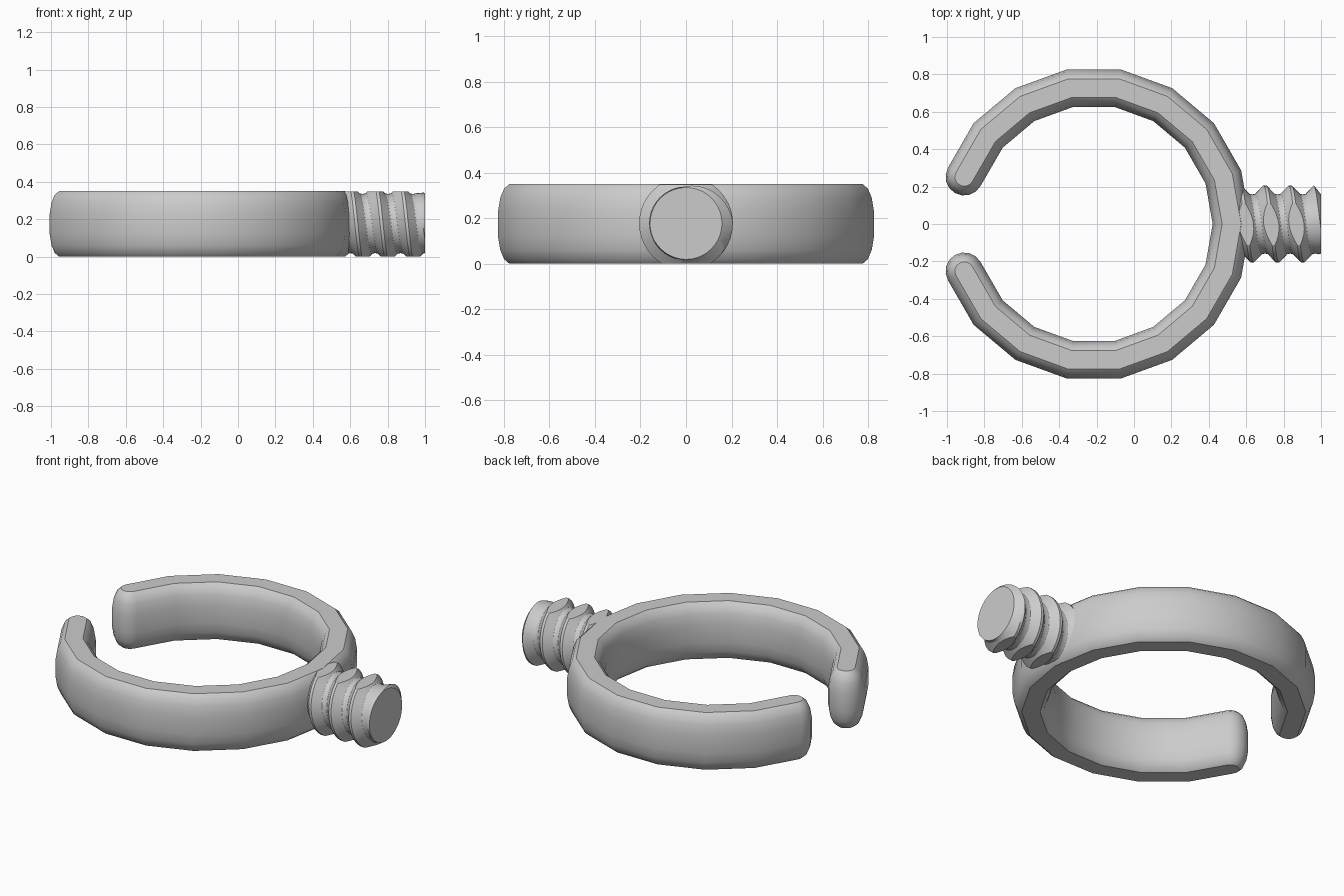
import bpy, bmesh, math
from mathutils import Vector

cube = bpy.data.objects.get("Cube")
if cube:
    bpy.data.objects.remove(cube, do_unlink=True)

HEIGHT = 0.35
CENTRE = Vector((-0.215, 0, 0))

grey = bpy.data.materials.new("plain grey")
grey.use_nodes = True
grey.diffuse_color = (0.6, 0.6, 0.6, 1)
grey.node_tree.nodes["Principled BSDF"].inputs["Base Color"].default_value = (0.6, 0.6, 0.6, 1)


def finish(name, bm, angle):
    bmesh.ops.recalc_face_normals(bm, faces=bm.faces)
    mesh = bpy.data.meshes.new(name)
    bm.to_mesh(mesh)
    bm.free()
    obj = bpy.data.objects.new(name, mesh)
    bpy.context.collection.objects.link(obj)
    mesh.materials.append(grey)
    bpy.ops.object.select_all(action='DESELECT')
    bpy.context.view_layer.objects.active = obj
    obj.select_set(True)
    bpy.ops.object.shade_smooth_by_angle(angle=math.radians(angle))
    return obj


def polar(degrees):
    a = math.radians(degrees)
    return Vector((math.cos(a), math.sin(a), 0))


# Open ring: bulged side profile (half width, height) carried round the outline
side = [(0.05, 0), (0.073, 0.02), (0.09, 0.06), (0.1, 0.12),
        (0.1, 0.23), (0.09, 0.29), (0.073, 0.33), (0.05, HEIGHT)]
MID = 0.737
outline = []                                   # (spine point, outward direction)
for a in range(-140, 141, 20):
    outline.append((CENTRE + polar(a) * MID, polar(a) * 1.015))
for k in range(9):                             # rounded end at the back
    outline.append((CENTRE + polar(160) * MID, polar(150 + k * 22.5)))
for a in range(140, -141, -20):
    outline.append((CENTRE + polar(a) * MID, -polar(a) * 1.015))
for k in range(9):                             # rounded end at the front
    outline.append((CENTRE + polar(-160) * MID, polar(30 + k * 22.5)))

bm = bmesh.new()
rows = [[bm.verts.new(p + d * w + Vector((0, 0, z))) for w, z in side] for p, d in outline]
n = len(rows)
for i in range(n):
    a, b = rows[i], rows[(i + 1) % n]
    for j in range(len(side) - 1):
        bm.faces.new((a[j], b[j], b[j + 1], a[j + 1]))

# Flat top and bottom: strips along the arms plus the two rounded tips
arm = 15
for j in (0, len(side) - 1):
    for i in range(arm - 1):
        o, p = rows[i], rows[i + 1]
        inner = arm + 9 + (arm - 1 - i)
        bm.faces.new((o[j], p[j], rows[inner - 1][j], rows[inner][j]))
    bm.faces.new([rows[i][j] for i in range(arm - 1, arm + 10)])
    bm.faces.new([rows[i % n][j] for i in range(n - 10, n + 1)])
finish("open_ring", bm, 35)

# Threaded stem: helical strip, chamfered at its free end
PITCH, STEPS, CORE, CREST = 0.135, 40, 0.158, 0.206
START, END, AXIS_Z = 0.5, 1.0, 0.177
thread = [(-0.008, CREST), (0.008, CREST), (0.05, CORE + 0.004),
          (0.0675, CORE), (0.085, CORE + 0.004), (PITCH - 0.008, CREST)]
bm = bmesh.new()
rows = []
for s in range(-3 * STEPS, 4 * STEPS + 1):
    t = math.tau * s / STEPS
    row = []
    for dx, r in thread:
        x = min(max(0.7 + PITCH * s / STEPS + dx, START), END)
        r = min(r, CORE + (END - x) * 1.3)
        if x == START:
            r = CORE
        row.append(bm.verts.new((x, r * math.cos(t), AXIS_Z + r * math.sin(t))))
    rows.append(row)
for a, b in zip(rows, rows[1:]):
    for j in range(len(thread) - 1):
        bm.faces.new((a[j], b[j], b[j + 1], a[j + 1]))
bmesh.ops.remove_doubles(bm, verts=bm.verts, dist=0.0005)

# End discs, then flats cut along the top and bottom of the thread
bmesh.ops.holes_fill(bm, edges=[e for e in bm.edges if e.is_boundary], sides=0)
for z, up in ((HEIGHT - 0.001, 1), (0.001, -1)):
    bmesh.ops.bisect_plane(bm, geom=bm.verts[:] + bm.edges[:] + bm.faces[:], dist=0.0001,
                           plane_co=(0, 0, z), plane_no=(0, 0, up), clear_outer=True)
    bmesh.ops.holes_fill(bm, edges=[e for e in bm.edges if e.is_boundary], sides=0)
finish("threaded_stem", bm, 30)
